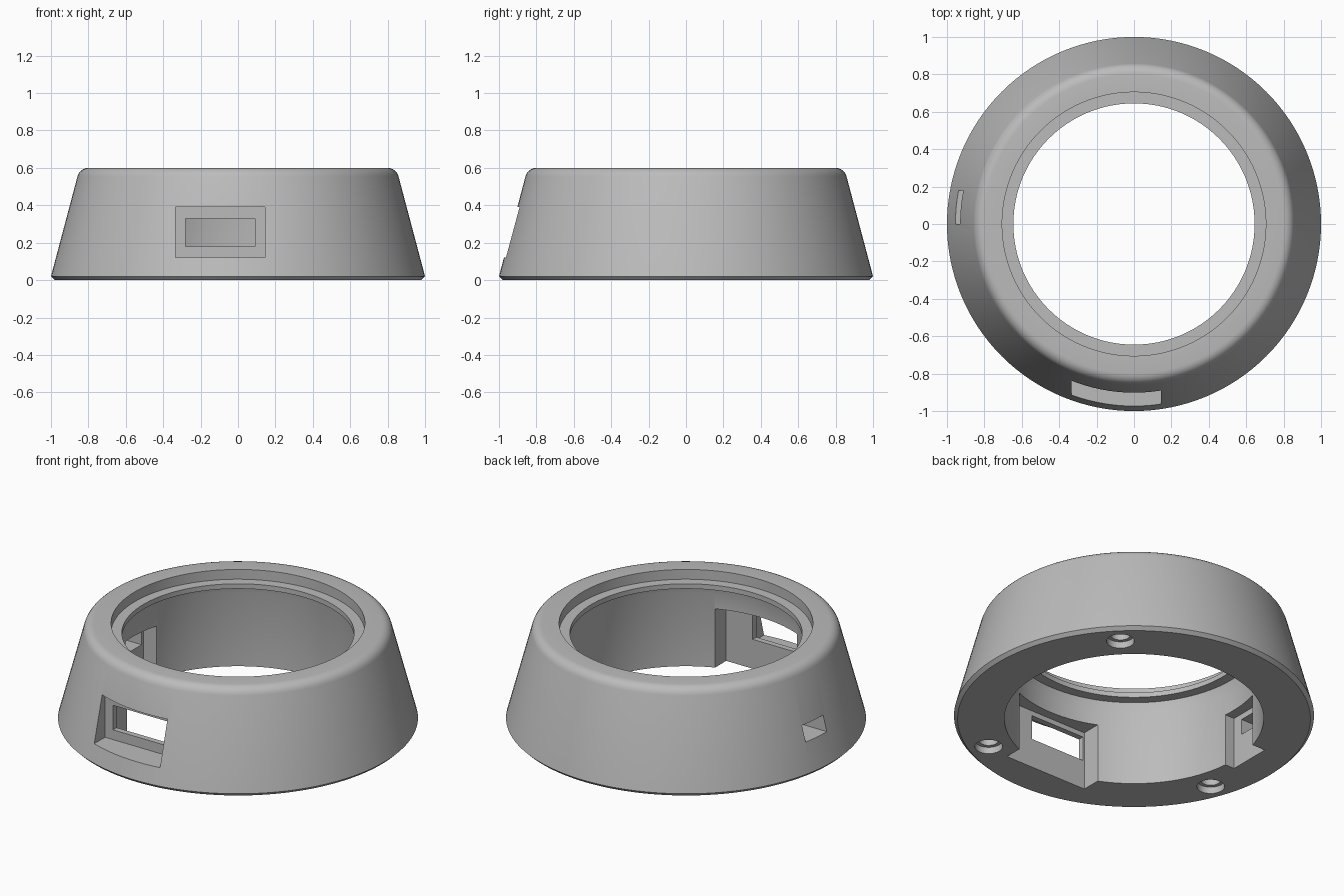
import bpy, bmesh
from math import cos, sin, radians

if "Cube" in bpy.data.objects:
    bpy.data.objects.remove(bpy.data.objects["Cube"], do_unlink=True)

grey = bpy.data.materials.new("plain_grey")
grey.use_nodes = True
COLOUR = (0.5, 0.5, 0.5, 1)
grey.diffuse_color = COLOUR
grey.node_tree.nodes["Principled BSDF"].inputs["Base Color"].default_value = COLOUR


def make_object(name, bm):
    bmesh.ops.recalc_face_normals(bm, faces=bm.faces)
    mesh = bpy.data.meshes.new(name)
    bm.to_mesh(mesh)
    bm.free()
    obj = bpy.data.objects.new(name, mesh)
    bpy.context.collection.objects.link(obj)
    mesh.materials.append(grey)
    return obj


def lathe(name, profile, steps=128):
    """Revolve a closed (radius, height) profile about z."""
    bm = bmesh.new()
    rings = []
    for i in range(steps):
        a = radians(360) * i / steps
        rings.append([bm.verts.new((r * cos(a), r * sin(a), z)) for r, z in profile])
    n = len(profile)
    for i in range(steps):
        p, q = rings[i], rings[(i + 1) % steps]
        for j in range(n):
            k = (j + 1) % n
            bm.faces.new((p[j], q[j], q[k], p[k]))
    return make_object(name, bm)


def box(x, y, z):
    bm = bmesh.new()
    bmesh.ops.create_cube(bm, size=1)
    for v in bm.verts:
        v.co = [lo if c < 0 else hi for c, (lo, hi) in zip(v.co, (x, y, z))]
    return make_object("box_cutter", bm)


def cylinder(x, y, radius, top):
    bm = bmesh.new()
    bmesh.ops.create_cone(bm, cap_ends=True, segments=32, radius1=radius,
                          radius2=radius, depth=top + 0.1)
    bmesh.ops.translate(bm, verts=bm.verts, vec=(x, y, (top - 0.1) / 2))
    return make_object("screw_hole_cutter", bm)


# Tapered ring: chamfered foot, rounded shoulder, recessed lip, wide bore
shoulder = [(0.8 + 0.06 * cos(radians(a)), 0.54 + 0.06 * sin(radians(a)))
            for a in range(15, 91, 15)]
profile = [(0.98, 0), (1, 0.02)] + shoulder + [
    (0.705, 0.6), (0.705, 0.54), (0.645, 0.54), (0.645, 0.51),
    (0.705, 0.51), (0.72, 0.455), (0.72, 0)]
ring = lathe("ring_housing", profile)

cutters = [
    # Front port: outer recess, through window, inner pocket open below
    box((-0.335, 0.145), (-1.1, -0.81), (0.12, 0.39)),
    box((-0.28, 0.09), (-1, -0.6), (0.18, 0.33)),
    box((-0.29, 0.27), (-0.775, -0.5), (-0.1, 0.36)),
    # Side slot and its inner pocket
    box((-1.1, -0.6), (0, 0.18), (0.19, 0.285)),
    box((-0.78, -0.5), (-0.065, 0.2), (-0.1, 0.32)),
]
# Stepped screw holes in the foot
for angle in (45, -61, -159.5):
    x, y = 0.865 * cos(radians(angle)), 0.865 * sin(radians(angle))
    cutters += [cylinder(x, y, 0.077, 0.04), cylinder(x, y, 0.055, 0.15)]

bpy.ops.object.select_all(action="DESELECT")
bpy.context.view_layer.objects.active = ring
ring.select_set(True)
for cutter in cutters:
    cutter.hide_render = True
    mod = ring.modifiers.new("cut", "BOOLEAN")
    mod.operation = "DIFFERENCE"
    mod.solver = "EXACT"
    mod.object = cutter
    bpy.ops.object.modifier_apply(modifier=mod.name)
    bpy.data.objects.remove(cutter, do_unlink=True)

bpy.ops.object.shade_smooth_by_angle(angle=radians(25))
